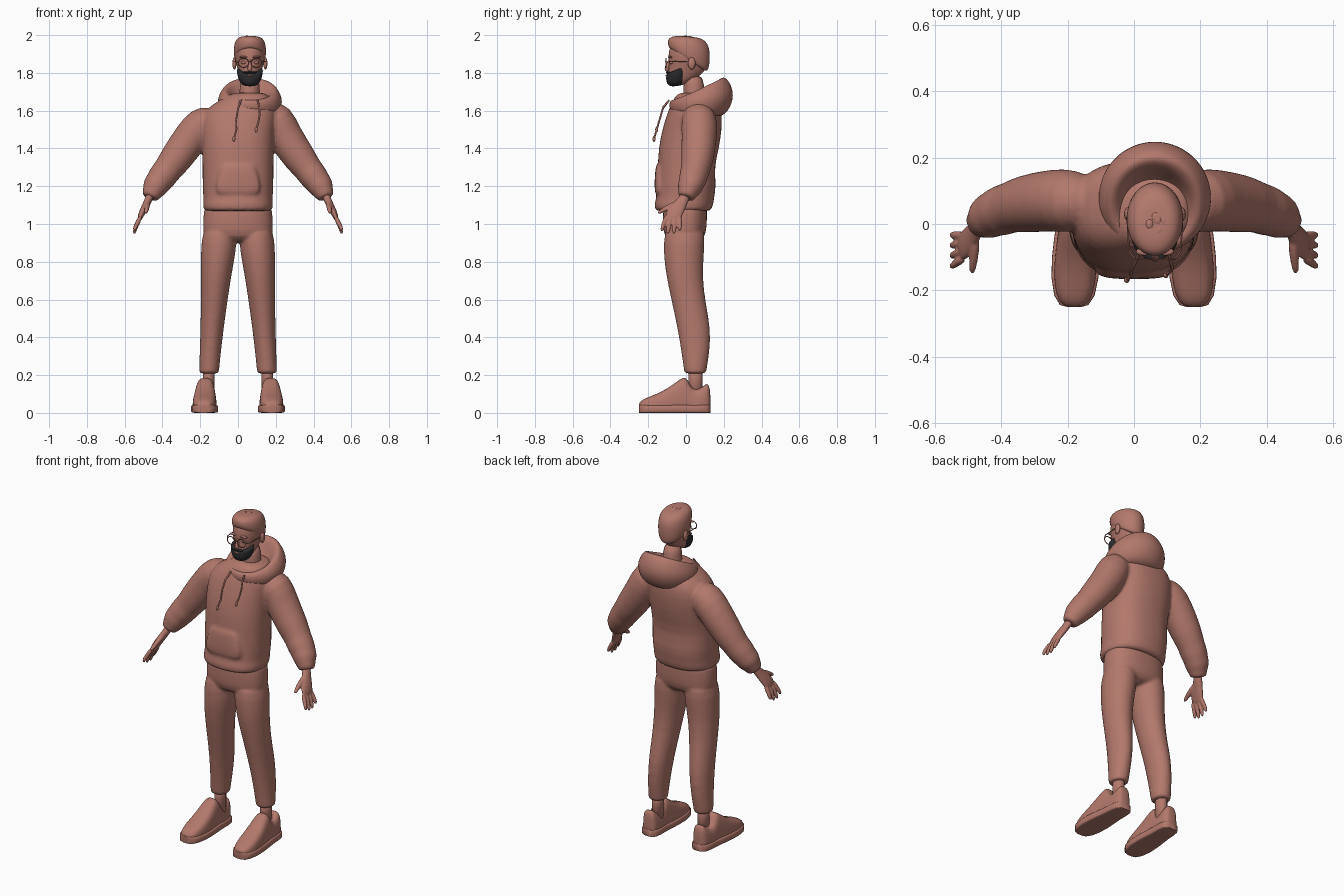
import bpy, bmesh, math, random
from mathutils import Vector, Matrix

if "Cube" in bpy.data.objects:
    bpy.data.objects.remove(bpy.data.objects["Cube"], do_unlink=True)
random.seed(4)
HEAD_X = 0.063


def material(name, color):
    m = bpy.data.materials.new(name)
    m.use_nodes = True
    m.diffuse_color = color
    m.node_tree.nodes["Principled BSDF"].inputs["Base Color"].default_value = color
    return m


CLAY = material("clay red", (0.45, 0.19, 0.15, 1))
DARK = material("charcoal", (0.025, 0.025, 0.028, 1))


def power(c, e):
    return math.copysign(abs(c) ** e, c)


def ring(front, back, cx, hw, e=1.0, n=24):
    """Tilted oval from a front (y, z) point to a back (y, z) point."""
    pts = []
    for i in range(n):
        a = 2 * math.pi * i / n
        s, c = power(math.sin(a), e), power(math.cos(a), e)
        k = (1 - c) / 2
        pts.append(Vector((cx + hw * s, front[0] + (back[0] - front[0]) * k,
                           front[1] + (back[1] - front[1]) * k)))
    return pts


def level(rows, side=1, e=1.0):
    """Horizontal rings from rows of z, centre x, half width, front y, back y."""
    return [ring((f, z), (b, z), side * cx, hw, e) for z, cx, hw, f, b in rows]


def tilted(rows):
    return [ring(f, b, HEAD_X, hw) for f, b, hw in rows]


def sweep(rows, n=16):
    """Rings square to a path of x, y, z, radius and optional depth radius."""
    pts = [Vector(r[:3]) for r in rows]
    rings = []
    for i, p in enumerate(pts):
        t = (pts[min(i + 1, len(pts) - 1)] - pts[max(i - 1, 0)]).normalized()
        u = t.cross(Vector((0, 1, 0))).normalized()
        w = u.cross(t)
        ru, rw = rows[i][3], rows[i][-1]
        rings.append([p + u * ru * math.cos(a) + w * rw * math.sin(a)
                      for a in (2 * math.pi * k / n for k in range(n))])
    return rings


def finish(name, bm, mat, sub=0, voxel=0, sharp=None):
    bmesh.ops.recalc_face_normals(bm, faces=bm.faces)
    me = bpy.data.meshes.new(name)
    bm.to_mesh(me)
    bm.free()
    me.materials.append(mat)
    me.polygons.foreach_set("use_smooth", [True] * len(me.polygons))
    if sharp:
        me.set_sharp_from_angle(angle=math.radians(sharp))
    ob = bpy.data.objects.new(name, me)
    bpy.context.collection.objects.link(ob)
    if sub:
        m = ob.modifiers.new("Subdivision", 'SUBSURF')
        m.levels = m.render_levels = sub
    if voxel:
        m = ob.modifiers.new("Remesh", 'REMESH')
        m.mode, m.voxel_size, m.use_smooth_shade = 'VOXEL', voxel, True
        m = ob.modifiers.new("Smooth", 'SMOOTH')
        m.factor, m.iterations = 0.5, 4
    return ob


def loft(name, parts, mat=CLAY, **kw):
    """Skin each list of rings into one closed body."""
    bm = bmesh.new()
    for rings in parts:
        vs = [[bm.verts.new(p) for p in r] for r in rings]
        n = len(vs[0])
        for a, b in zip(vs, vs[1:]):
            for i in range(n):
                bm.faces.new((a[i], a[(i + 1) % n], b[(i + 1) % n], b[i]))
        bm.faces.new(vs[0][::-1])
        bm.faces.new(vs[-1])
    return finish(name, bm, mat, **kw)


def ellipsoids(name, items, mat=CLAY):
    bm = bmesh.new()
    for loc, size in items:
        bmesh.ops.create_uvsphere(bm, u_segments=16, v_segments=10, radius=1,
                                  matrix=Matrix.Translation(loc) @ Matrix.Diagonal((*size, 1)))
    return finish(name, bm, mat)


def cord(name, pts, r, cyclic=False):
    cu = bpy.data.curves.new(name, 'CURVE')
    cu.dimensions, cu.bevel_depth, cu.bevel_resolution = '3D', r, 2
    cu.use_fill_caps = True
    sp = cu.splines.new('POLY')
    sp.points.add(len(pts) - 1)
    for p, co in zip(sp.points, pts):
        p.co = (*co, 1)
    sp.use_cyclic_u, sp.use_smooth = cyclic, True
    cu.materials.append(CLAY)
    bpy.context.collection.objects.link(bpy.data.objects.new(name, cu))


# Hoodie body, pouch and sleeves, fused together
body = level([(1.068, 0, .170, -.150, .120), (1.072, 0, .184, -.165, .135), (1.11, 0, .188, -.170, .147),
              (1.13, 0, .183, -.158, .148), (1.20, 0, .190, -.157, .162), (1.30, 0, .188, -.150, .150),
              (1.40, 0, .191, -.147, .176), (1.50, 0, .196, -.127, .191), (1.58, .01, .20, -.102, .192),
              (1.63, .03, .172, -.082, .182), (1.67, .05, .125, -.062, .155), (1.70, .06, .08, -.04, .12)], e=.85)
pouch = level([(1.14, 0, .115, -.163, -.1), (1.2, 0, .125, -.168, -.1),
               (1.28, 0, .10, -.164, -.1), (1.33, 0, .085, -.156, -.1)], e=.7)
sleeves = []
for s in (-1, 1):
    lift = .03 if s > 0 else 0
    sleeves.append(sweep([(s * .11 + lift, .06, 1.57 + lift, .07), (s * .19 + lift / 2, .07, 1.53 + lift, .098),
                          (s * .245, .072, 1.465, .094), (s * .333, .06, 1.34, .088), (s * .372, .05, 1.288, .075),
                          (s * .40, .04, 1.252, .078), (s * .425, .03, 1.218, .068), (s * .438, .022, 1.2, .07),
                          (s * .455, .008, 1.165, .052), (s * .466, .002, 1.143, .046),
                          (s * .468, 0, 1.138, .036)], n=24))
loft("hoodie", [body, pouch] + sleeves, sub=1, voxel=.009)

# Hood resting on the shoulders
loft("hood", [tilted([((-.07, 1.57), (.17, 1.56), .14), ((-.09, 1.615), (.225, 1.59), .165),
                      ((-.09, 1.64), (.26, 1.68), .176), ((-.082, 1.657), (.232, 1.755), .152),
                      ((-.055, 1.655), (.20, 1.787), .13), ((-.035, 1.635), (.165, 1.75), .10),
                      ((-.02, 1.60), (.13, 1.65), .075)])], sub=2)

# Drawstrings with knotted ends
for name, xs, zs in (("right", (.015, 0, -.01, -.008, -.022), (1.655, 1.61, 1.55, 1.5, 1.45)),
                     ("left", (.105, .112, .115, .108, .096), (1.655, 1.62, 1.58, 1.54, 1.5))):
    path = [(x, -.09 - .29 * (1.655 - z) - .02 * (z < 1.64), z) for x, z in zip(xs, zs)]
    cord(name + "_drawstring", path, .005)
    ellipsoids(name + "_drawstring_end", [(path[-1], (.008, .008, .015))])

# Trousers
hips = level([(1.10, 0, .17, -.115, .11), (1.08, 0, .182, -.122, .112), (1.0, 0, .187, -.124, .112),
              (.93, 0, .188, -.118, .104), (.90, 0, .12, -.07, .06)], e=.85)
leg_rows = [(1.0, .095, .085, -.11, .10), (.9, .1, .096, -.12, .10), (.8, .109, .088, -.116, .092),
            (.7, .118, .079, -.10, .09), (.58, .127, .070, -.074, .105), (.45, .137, .062, -.046, .131),
            (.33, .146, .057, -.026, .127), (.225, .153, .053, -.011, .109), (.212, .153, .052, -.009, .107),
            (.208, .153, .042, .005, .095)]
loft("trousers", [hips] + [level(leg_rows, s) for s in (-1, 1)], sub=1, voxel=.009)


# Shoes, ankles and hands, one per side
def shoe_rings(rows, s, e, top=None, grow=0, taper=.25):
    rings = []
    for y, hw, h in rows:
        h = min(h, top) if top else h
        r = []
        for k in range(24):
            a = 2 * math.pi * k / 24
            z = h / 2 * (1 + power(math.sin(a), e))
            x = (hw + grow) * power(math.cos(a), e) * (1 - taper * z / .19)
            r.append(Vector((s * (.173 - .03 * y) + x, y, z)))
        rings.append(r)
    return rings


shoe_rows = [(-.25, .018, .045), (-.244, .04, .06), (-.215, .058, .078), (-.16, .068, .098), (-.10, .068, .128),
             (-.05, .064, .165), (-.012, .060, .192), (.008, .058, .18), (.03, .056, .125), (.07, .055, .122),
             (.105, .05, .155), (.12, .042, .155), (.13, .025, .11)]
for s, side in ((-1, "right"), (1, "left")):
    loft(side + "_shoe", [shoe_rings(shoe_rows, s, .65)], sub=1)
    loft(side + "_sole", [shoe_rings(shoe_rows, s, .3, top=.042, grow=.003, taper=0)], sharp=50)
    loft(side + "_ankle", [sweep([(s * .155, .05, z, .031, .038) for z in (.25, .18, .06)])])
    palm = sweep([(s * .462, .002, 1.16, .024, .028), (s * .475, -.015, 1.125, .02, .028),
                  (s * .495, -.045, 1.085, .02, .042), (s * .515, -.068, 1.045, .016, .046),
                  (s * .522, -.072, 1.022, .011, .04)])
    thumb = sweep([(s * .478, -.04, 1.115, .016), (s * .482, -.09, 1.09, .015),
                   (s * .486, -.128, 1.07, .012), (s * .488, -.15, 1.055, .007)])
    fingers = []
    for j in range(4):
        drop = (.01, -.004, -.004, .012)[j]
        fingers.append(sweep([(s * .512, -.104 + .023 * j, 1.045, .013), (s * .535, -.117 + .028 * j, 1.0, .012),
                              (s * .547, -.126 + .031 * j, .968 + drop, .011),
                              (s * .550, -.129 + .032 * j, .95 + drop, .006)]))
    loft(side + "_hand", [palm, thumb] + fingers, sub=1, voxel=.0045)

# Neck and head
loft("neck", [sweep([(.06, .045, 1.58, .062, .06), (.062, .042, 1.68, .055, .057),
                     (HEAD_X, .04, 1.80, .053, .055)])], sub=1)
loft("head", [level([(z, HEAD_X, hw, f, b) for z, hw, f, b in (
    (1.733, .02, -.07, -.02), (1.745, .042, -.09, .01), (1.78, .053, -.094, .07), (1.81, .062, -.094, .10),
    (1.85, .074, -.09, .114), (1.875, .079, -.095, .119), (1.93, .081, -.09, .117), (1.965, .068, -.07, .097),
    (1.985, .04, -.04, .065))])], sub=2)
ellipsoids("ears", [((HEAD_X + s * .082, .03, 1.85), (.011, .02, .032)) for s in (-1, 1)])
ellipsoids("eyes", [((HEAD_X + s * .031, -.076, 1.855), (.015, .012, .009)) for s in (-1, 1)])
ellipsoids("eyebrows", [((HEAD_X + s * .033, -.083, 1.884), (.024, .012, .006)) for s in (-1, 1)])
loft("nose", [sweep([(HEAD_X, -.084, 1.872, .008), (HEAD_X, -.096, 1.845, .009),
                     (HEAD_X, -.104, 1.82, .014), (HEAD_X, -.095, 1.808, .01)])], sub=1)

# Beard, moustache and lips
loft("beard", [tilted([((-.07, 1.726), (-.02, 1.735), .025), ((-.098, 1.735), (0, 1.748), .048),
                       ((-.106, 1.76), (.008, 1.775), .062), ((-.106, 1.782), (.012, 1.81), .068),
                       ((-.102, 1.797), (.01, 1.835), .07), ((-.09, 1.80), (0, 1.84), .064)])], DARK, sub=2)
ellipsoids("moustache", [((HEAD_X + s * .014, -.094, 1.802), (.022, .012, .006)) for s in (-1, 1)], DARK)
ellipsoids("lips", [((HEAD_X, -.101, 1.787), (.018, .007, .005))])

# Hair cap with short tufts on top
loft("hair", [tilted([((-.07, 1.925), (.10, 1.80), .068), ((-.092, 1.932), (.122, 1.815), .083),
                      ((-.098, 1.958), (.128, 1.88), .088), ((-.094, 1.985), (.124, 1.945), .081),
                      ((-.06, 1.996), (.09, 1.982), .06), ((-.02, 1.996), (.04, 1.99), .03)])], sub=2)
tufts = []
for i in range(26):
    a, d = random.uniform(0, 2 * math.pi), random.random() ** .5
    spot = (HEAD_X + .055 * d * math.cos(a), .075 * d * math.sin(a) - .005, 1.988 - .022 * d * d)
    tufts.append((spot, (.014, .018, random.uniform(.008, .012))))
ellipsoids("hair_tufts", tufts)

# Glasses
for s, side in ((-1, "right"), (1, "left")):
    rim = [(HEAD_X + s * .034 + .027 * math.cos(k * math.pi / 12), -.106,
            1.853 + .024 * math.sin(k * math.pi / 12)) for k in range(24)]
    cord(side + "_lens_rim", rim, .0025, True)
    cord(side + "_temple", [(HEAD_X + s * .061, -.106, 1.858), (HEAD_X + s * .078, -.08, 1.86),
                            (HEAD_X + s * .084, .03, 1.862)], .0025)
cord("glasses_bridge", [(HEAD_X - .008, -.106, 1.858), (HEAD_X, -.11, 1.861), (HEAD_X + .008, -.106, 1.858)], .0025)
